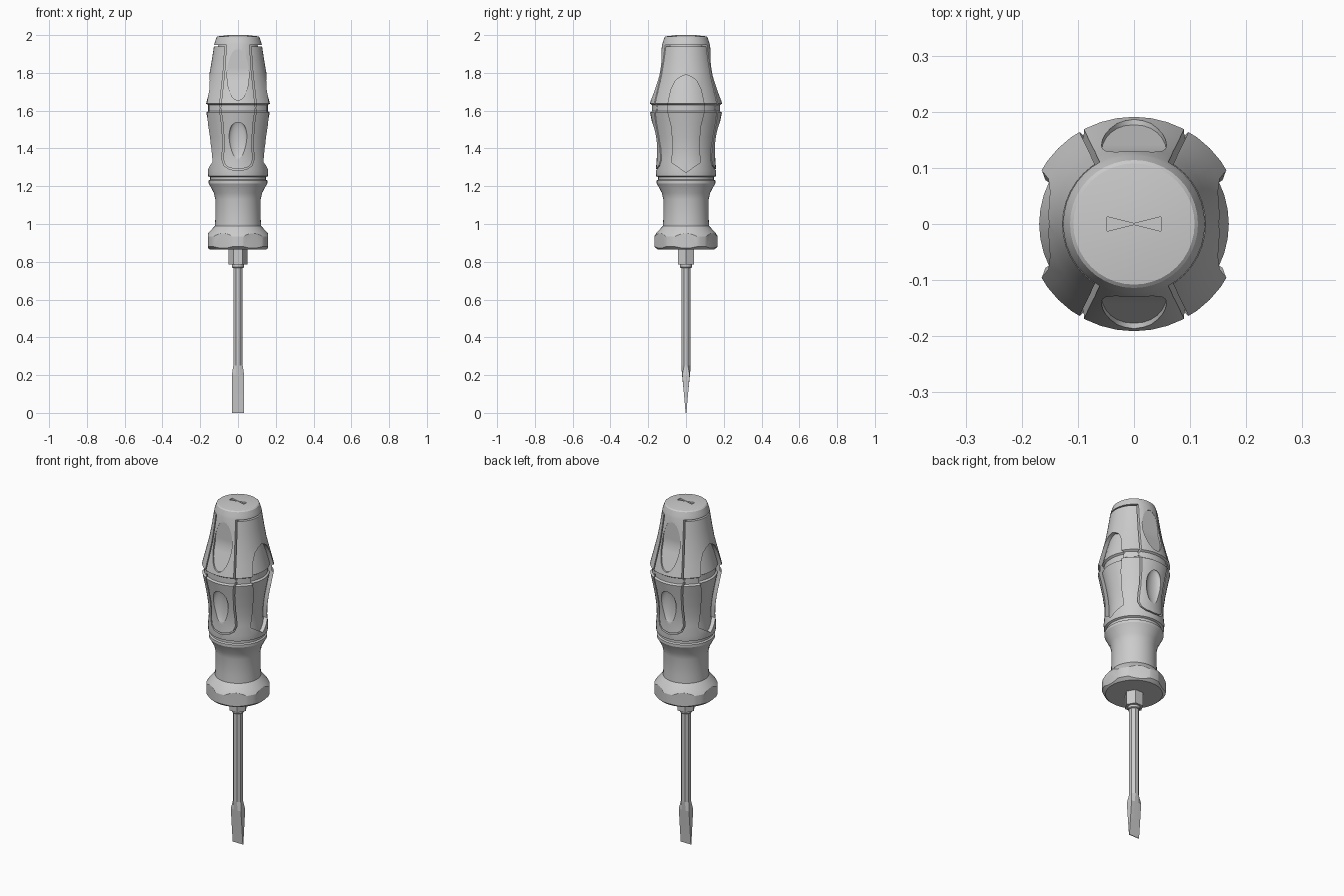
import bpy
import bmesh
from math import pi, sin, cos, hypot, copysign, radians
from mathutils import Matrix

if "Cube" in bpy.data.objects:
    bpy.data.objects.remove(bpy.data.objects["Cube"])

grey = bpy.data.materials.new("light_grey")
grey.use_nodes = True
grey.diffuse_color = (0.6, 0.6, 0.6, 1)
grey.node_tree.nodes["Principled BSDF"].inputs["Base Color"].default_value = (0.6, 0.6, 0.6, 1)


def finish(bm, name):
    bmesh.ops.remove_doubles(bm, verts=bm.verts, dist=1e-5)
    bmesh.ops.recalc_face_normals(bm, faces=bm.faces)
    mesh = bpy.data.meshes.new(name)
    bm.to_mesh(mesh)
    bm.free()
    mesh.materials.append(grey)
    ob = bpy.data.objects.new(name, mesh)
    bpy.context.collection.objects.link(ob)
    return ob


def revolve(name, profile, steps=40):
    """Solid of revolution from (radius, z) points, closed on the axis."""
    bm = bmesh.new()
    points = [(0, profile[0][1])] + profile + [(0, profile[-1][1])]
    verts = [bm.verts.new((r, 0, z)) for r, z in points]
    edges = [bm.edges.new(pair) for pair in zip(verts, verts[1:])]
    bmesh.ops.spin(bm, geom=verts + edges, cent=(0, 0, 0), axis=(0, 0, 1),
                   angle=2 * pi, steps=steps)
    return finish(bm, name)


def strip_cutter(rail_a, rail_b, depth, turn):
    """Prism between two (u, z) rails, from depth(z) outwards, turned about z."""
    bm = bmesh.new()
    rows = [[bm.verts.new(p) for p in ((a[0], -depth(a[1]), a[1]), (b[0], -depth(b[1]), b[1]),
                                       (b[0], -0.3, b[1]), (a[0], -0.3, a[1]))]
            for a, b in zip(rail_a, rail_b)]
    for r, s in zip(rows, rows[1:]):
        for i in range(4):
            j = (i + 1) % 4
            bm.faces.new((r[i], r[j], s[j], s[i]))
    bm.faces.new(rows[0])
    bm.faces.new(rows[-1])
    bmesh.ops.rotate(bm, verts=bm.verts, matrix=Matrix.Rotation(turn, 3, 'Z'))
    return finish(bm, "cutter")


def symmetric_cutter(half, depth, turn):
    return strip_cutter(half, [(-u, z) for u, z in half], depth, turn)


def groove_cutter(path, turn, width=0.008):
    rails = [], []
    for i, (u, z) in enumerate(path):
        p, q = path[max(i - 1, 0)], path[min(i + 1, len(path) - 1)]
        length = hypot(q[0] - p[0], q[1] - p[1])
        nu, nz = (q[1] - p[1]) / length, (p[0] - q[0]) / length
        for rail, side in zip(rails, (-0.5, 0.5)):
            rail.append((u + nu * width * side, z + nz * width * side))
    return strip_cutter(rails[0], rails[1], lambda z: 0.075, turn)


def combine(ob, tool, operation='DIFFERENCE'):
    mod = ob.modifiers.new("cut", 'BOOLEAN')
    mod.operation, mod.solver, mod.object = operation, 'EXACT', tool
    bpy.context.view_layer.update()
    graph = bpy.context.evaluated_depsgraph_get()
    mesh = bpy.data.meshes.new_from_object(ob.evaluated_get(graph))
    ob.modifiers.clear()
    ob.data = mesh
    bpy.data.objects.remove(tool)


def smooth(ob, angle=28):
    bpy.ops.object.select_all(action='DESELECT')
    ob.select_set(True)
    bpy.context.view_layer.objects.active = ob
    bpy.ops.object.shade_smooth_by_angle(angle=radians(angle))


# Grip: turned body with ring grooves
base = [(0.15, 0.865), (0.168, 0.88), (0.168, 0.935), (0.155, 0.955), (0.122, 0.99),
        (0.12, 1.03), (0.12, 1.13), (0.128, 1.165), (0.155, 1.215), (0.155, 1.23),
        (0.147, 1.235), (0.147, 1.248)]
pads = [(0.158, 1.253), (0.16, 1.285), (0.155, 1.34), (0.157, 1.4), (0.165, 1.46),
        (0.178, 1.53), (0.19, 1.59), (0.18, 1.597), (0.18, 1.63), (0.191, 1.637),
        (0.172, 1.71), (0.152, 1.79), (0.138, 1.87), (0.126, 1.95)]
crown = [(0.122, 1.965), (0.114, 1.988), (0.108, 1.993), (0.05, 2.0)]
grip = revolve("grip", base + pads + crown)
core = revolve("core", [(r - 0.022, z) for r, z in pads] + [(0.1, 1.97)])

# Side recesses and the grooves that frame the front and back panels
side_panel = [(0.002, 1.79), (0.028, 1.78), (0.055, 1.76), (0.08, 1.71), (0.097, 1.63),
              (0.095, 1.59), (0.078, 1.52), (0.068, 1.42), (0.076, 1.325), (0.002, 1.275)]
upper_groove = [(0.065, 1.948), (0.075, 1.8), (0.095, 1.62)]
lower_groove = [(0.095, 1.61), (0.083, 1.53), (0.077, 1.44), (0.081, 1.34), (0.07, 1.31), (0.045, 1.293)]
for turn in (pi / 2, -pi / 2):
    combine(grip, symmetric_cutter(side_panel, lambda z: 0.09, turn))
    combine(grip, symmetric_cutter([(0.2, 1.948), (0.2, 1.94)], lambda z: 0.067, turn))
for turn in (0, pi):
    for flip in (-1, 1):
        combine(grip, groove_cutter([(flip * u, z) for u, z in upper_groove], turn))
    left = [(-u, z) for u, z in lower_groove]
    combine(grip, groove_cutter(lower_groove + [(0, 1.287)] + left[::-1], turn))
combine(grip, core, 'UNION')

# Oval pockets on front and back
oval = [(0.003 + 0.055 * sin(pi * i / 12), 1.79 + 0.135 * cos(pi * i / 12)) for i in range(13)]
for turn in (0, pi):
    combine(grip, symmetric_cutter(oval, lambda z: 0.128 + max(0, 1.79 - z) * 0.36, turn))
    bm = bmesh.new()
    bmesh.ops.create_uvsphere(bm, u_segments=32, v_segments=16, radius=1)
    bmesh.ops.scale(bm, verts=bm.verts, vec=(0.05, 0.026, 0.108))
    bmesh.ops.translate(bm, verts=bm.verts, vec=(0, -0.166, 1.445))
    bmesh.ops.rotate(bm, verts=bm.verts, matrix=Matrix.Rotation(turn, 3, 'Z'))
    combine(grip, finish(bm, "cutter"))

# Six anti-roll flats around the collar
for i in range(6):
    combine(grip, symmetric_cutter([(0.2, 0.975), (0.2, 0.8)], lambda z: 0.158, pi / 2 + i * pi / 3))

# Hourglass notch in the crown
bm = bmesh.new()
outline = [(0.048, 0.013), (0, 0.001), (-0.048, 0.013), (-0.048, -0.013), (0, -0.001), (0.048, -0.013)]
rings = [[bm.verts.new((x, y, z)) for x, y in outline] for z in (1.992, 2.05)]
for ring in rings:
    bm.faces.new((ring[0], ring[1], ring[4], ring[5]))
    bm.faces.new((ring[1], ring[2], ring[3], ring[4]))
for i in range(6):
    j = (i + 1) % 6
    bm.faces.new((rings[0][i], rings[0][j], rings[1][j], rings[1][i]))
combine(grip, finish(bm, "cutter"))
smooth(grip)

# Hexagonal bolster and ferrule
bolster = revolve("hex_bolster", [(0.05, 0.785), (0.05, 0.88)], 6)
ferrule = revolve("ferrule", [(0.03, 0.768), (0.033, 0.772), (0.033, 0.8)], 16)
smooth(ferrule)

# Shaft flattening into the blade: (z, half width, half thickness, squareness)
bm = bmesh.new()
sections = [(0.8, 0.027, 0.027, 0), (0.25, 0.027, 0.027, 0), (0.2, 0.033, 0.021, 0.9),
            (0.1, 0.033, 0.011, 1), (0, 0.033, 0.002, 1)]
loops = []
for z, sx, sy, square in sections:
    loop = []
    for k in range(8):
        a = pi / 8 + k * pi / 4
        c, s = cos(a), sin(a)
        x = c + square * (copysign(1, c) - c) * (abs(c) > 0.5)
        y = s + square * (copysign(1, s) - s)
        loop.append(bm.verts.new((x * sx, y * sy, z)))
    loops.append(loop)
for upper, lower in zip(loops, loops[1:]):
    for i in range(8):
        j = (i + 1) % 8
        bm.faces.new((upper[i], upper[j], lower[j], lower[i]))
bm.faces.new(loops[0])
bm.faces.new(loops[-1])
finish(bm, "shaft_and_blade")
